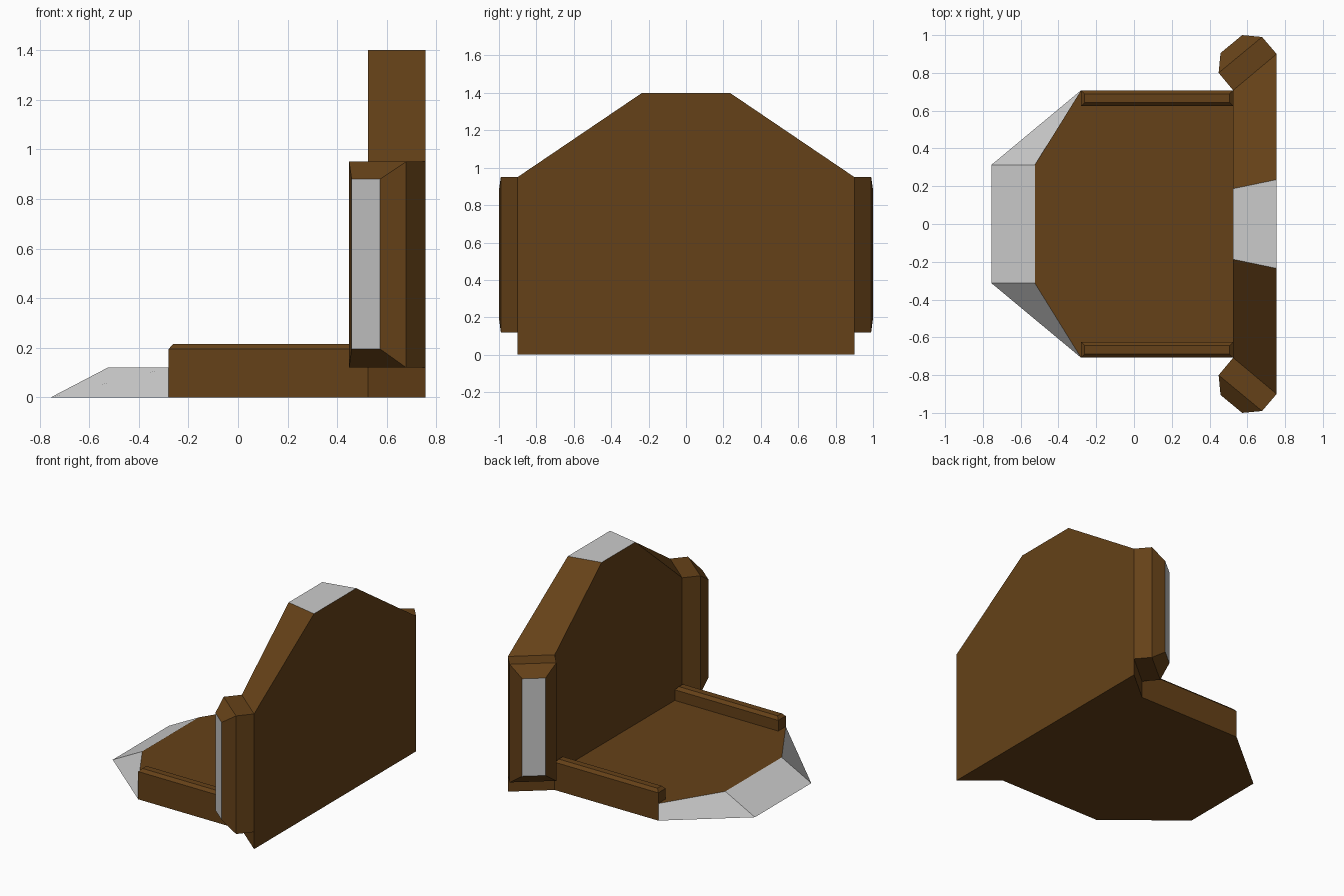
import bpy, bmesh

if "Cube" in bpy.data.objects:
    bpy.data.objects.remove(bpy.data.objects["Cube"])


def material(name, color):
    m = bpy.data.materials.new(name)
    m.diffuse_color = color
    m.use_nodes = True
    m.node_tree.nodes["Principled BSDF"].inputs["Base Color"].default_value = m.diffuse_color
    return m


BROWN = material("dark_wood", (0.13, 0.053, 0.009, 1))
GREY = material("bare_grey", (0.8, 0.8, 0.8, 1))


def loft(name, loops, grey_sides=(), grey_cap=False, mirror=False):
    """Skin a stack of equal-length loops and cap both ends."""
    bm = bmesh.new()
    rings = [[bm.verts.new(p) for p in loop] for loop in loops]
    n = len(rings[0])
    for a, b in zip(rings, rings[1:]):
        for i in range(n):
            j = (i + 1) % n
            f = bm.faces.new((a[i], a[j], b[j], b[i]))
            f.material_index = int(i in grey_sides)
    bm.faces.new(rings[0][::-1])
    bm.faces.new(rings[-1]).material_index = int(grey_cap)
    bmesh.ops.recalc_face_normals(bm, faces=bm.faces)
    me = bpy.data.meshes.new(name)
    bm.to_mesh(me)
    bm.free()
    me.materials.append(BROWN)
    me.materials.append(GREY)
    ob = bpy.data.objects.new(name, me)
    bpy.context.collection.objects.link(ob)
    if mirror:
        mod = ob.modifiers.new("mirror", 'MIRROR')
        mod.use_axis = (False, True, False)
    return ob


# Floor slab with sloping grey nose
def floor_loop(nose, z):
    half = [(0.525, 0.708), (-0.28, 0.708), (nose, 0.313)]
    return [(x, y, z) for x, y in half] + [(x, -y, z) for x, y in half[::-1]]


loft("floor", [floor_loop(-0.755, 0), floor_loop(-0.525, 0.12)], grey_sides=(1, 2, 3))


# Tall back wall, widening towards the rear, with a grey top
def wall_loop(x, side, top):
    half = [(side, 0), (side, 0.95), (top, 1.4)]
    return [(x, y, z) for y, z in half] + [(x, -y, z) for y, z in half[::-1]]


loft("back_wall", [wall_loop(0.525, 0.708, 0.187), wall_loop(0.755, 0.9, 0.235)],
     grey_sides=(2,))


# Side rails with chamfered tops
def rail_loop(z, inset):
    x0, x1, y0, y1 = -0.28 + inset, 0.525 - inset, 0.625 + inset, 0.708 - inset
    return [(x0, y0, z), (x1, y0, z), (x1, y1, z), (x0, y1, z)]


loft("side_rail", [rail_loop(0.12, 0), rail_loop(0.195, 0), rail_loop(0.215, 0.019)],
     mirror=True)


# Angled side pods with a raised grey panel
def pod_loop(a, b, z0, z1):
    return [(*a, z0), (*b, z0), (*b, z1), (*a, z1)]


loft("side_pod", [pod_loop((0.525, 0.708), (0.755, 0.9), 0.12, 0.95),
                  pod_loop((0.448, 0.8), (0.678, 0.99), 0.12, 0.95),
                  pod_loop((0.458, 0.905), (0.573, 1.0), 0.195, 0.88)],
     grey_cap=True, mirror=True)
